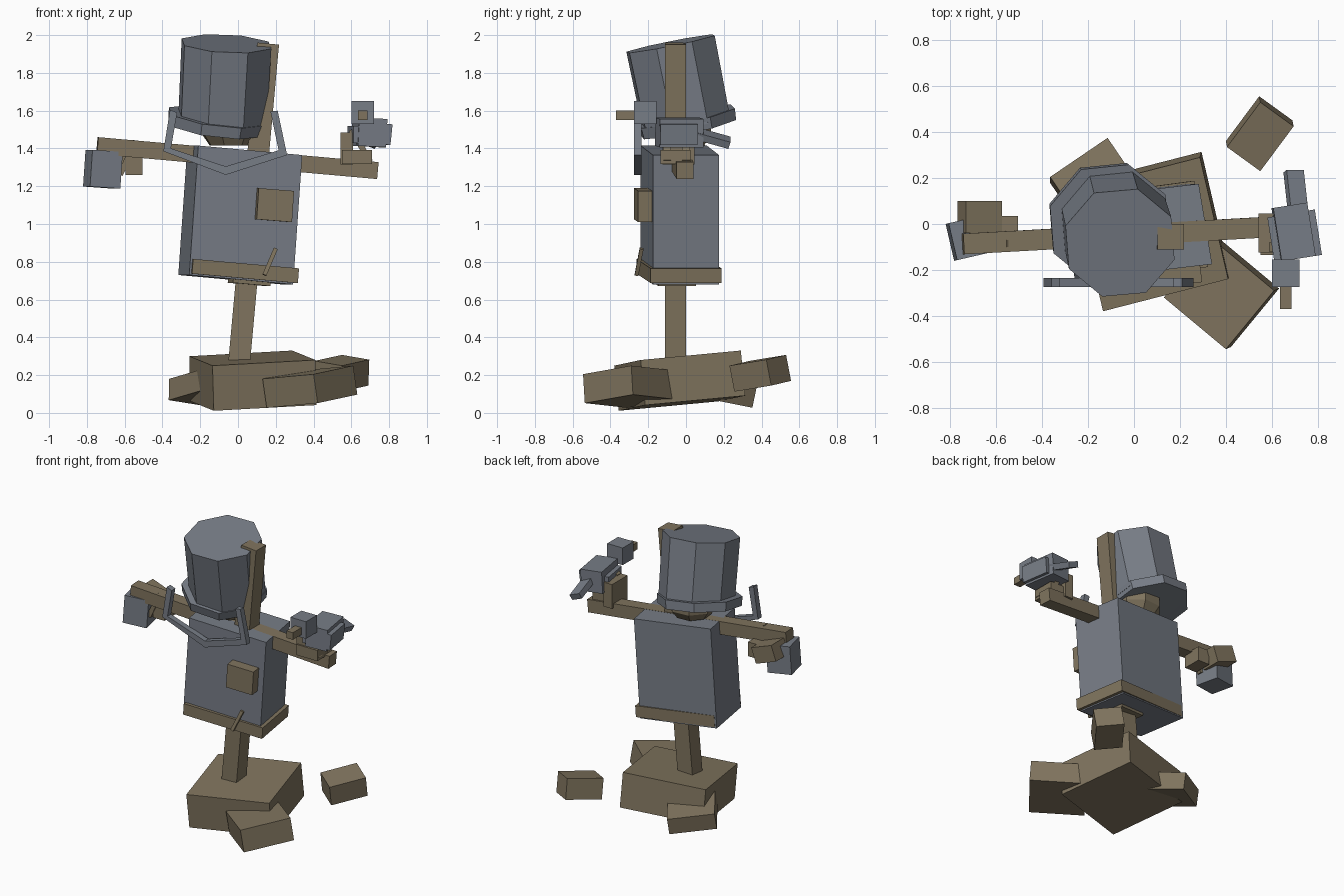
import bpy, bmesh, math
from mathutils import Vector, Matrix, Euler

if "Cube" in bpy.data.objects:
    bpy.data.objects.remove(bpy.data.objects["Cube"])


def material(name, rgb):
    m = bpy.data.materials.new(name)
    m.diffuse_color = (*rgb, 1)
    m.use_nodes = True
    m.node_tree.nodes["Principled BSDF"].inputs["Base Color"].default_value = m.diffuse_color
    return m


WOOD = material("weathered wood", (0.215, 0.175, 0.112))
IRON = material("dull iron", (0.185, 0.205, 0.240))


def finish(name, bm, mat):
    bmesh.ops.recalc_face_normals(bm, faces=bm.faces)
    me = bpy.data.meshes.new(name)
    bm.to_mesh(me)
    bm.free()
    me.materials.append(mat)
    ob = bpy.data.objects.new(name, me)
    bpy.context.collection.objects.link(ob)
    return ob


def slab(name, corner, u, v, w, mat):
    """Skewed box: a corner and two edges; w is the third edge or a depth below the top."""
    o, u, v = Vector(corner), Vector(u), Vector(v)
    w = u.cross(v).normalized() * -w if isinstance(w, float) else Vector(w)
    bm = bmesh.new()
    bmesh.ops.create_cube(bm, size=1)
    for p in bm.verts:
        a, b, c = p.co + Vector((.5, .5, .5))
        p.co = o + u * a + v * b + w * c
    return finish(name, bm, mat)


def box(name, loc, size, mat, rot=(0, 0, 0)):
    bm = bmesh.new()
    mx = (Matrix.Translation(loc) @ Euler([math.radians(r) for r in rot]).to_matrix().to_4x4()
          @ Matrix.Diagonal((*size, 1)))
    bmesh.ops.create_cube(bm, size=1, matrix=mx)
    return finish(name, bm, mat)


def beam(name, a, b, width, depth, mat):
    """Square-ended stick from a to b; depth is measured along y."""
    a, b = Vector(a), Vector(b)
    d = b - a
    y = (Vector((0, 1, 0)) - d * (d.y / d.length_squared)).normalized()
    x = y.cross(d).normalized()
    return slab(name, a - x * width / 2 - y * depth / 2, x * width, y * depth, d, mat)


def octagon(name, a, b, r1, r2, mat, turn=27, roll=0):
    """Eight-sided drum from a to b."""
    a, b = Vector(a), Vector(b)
    d = b - a
    rot = Matrix.Rotation(math.atan2(-d.y, d.z), 4, 'X') @ Matrix.Rotation(math.radians(roll), 4, 'Y')
    mx = Matrix.Translation((a + b) / 2) @ rot @ Matrix.Rotation(math.radians(turn), 4, 'Z')
    bm = bmesh.new()
    bmesh.ops.create_cone(bm, cap_ends=True, segments=8, radius1=r1, radius2=r2,
                          depth=d.length, matrix=mx)
    return finish(name, bm, mat)


# Base: one large tilted block and three smaller ones around it
slab("base_block", (-.135, -.38, .25), (.545, .14, .03), (-.123, .53, .05), .24, WOOD)
slab("base_wedge_front", (.40, -.545, .205), (.21, .255, .045), (-.27, .225, -.025), .155, WOOD)
slab("base_wedge_back", (-.365, .205, .18), (.17, -.25, .05), (.25, .17, -.04), .115, WOOD)
slab("loose_block", (.405, .335, .275), (.145, -.105, -.025), (.145, .195, .032), .14, WOOD)

# Leaning post and cross arm
beam("post", (0, -.055, .2), (.16, -.055, 1.955), .115, .11, WOOD)
beam("cross_arm", (-.745, -.087, 1.415), (.738, -.005, 1.283), .09, .09, WOOD)

# Breastplate, belt and details
slab("breastplate", (-.21, -.24, 1.415), (.55, .065, -.05), (-.058, .35, 0), (-.048, 0, -.685), IRON)
slab("belt", (-.237, -.262, .815), (.56, .075, -.05), (-.06, .375, 0), (-.006, 0, -.078), WOOD)
slab("chest_patch", (.11, -.275, 1.19), (.187, .022, -.015), (-.01, .08, 0), (-.011, 0, -.165), WOOD)
beam("belt_peg", (.20, -.235, .87), (.14, -.262, .73), .022, .02, WOOD)
box("waist_collar", (.06, -.06, .70), (.2, .2, .04), WOOD, (0, 5, 8))

# Head, helmet bucket and its rim
octagon("neck_knob", (-.035, -.02, 1.415), (-.035, -.02, 1.47), .12, .16, WOOD)
octagon("neck_head", (-.035, -.02, 1.47), (-.035, -.02, 1.60), .16, .16, WOOD)
octagon("helmet", (-.085, .005, 1.52), (-.06, -.082, 1.955), .245, .25, IRON, roll=3)
octagon("helmet_rim", (-.11, .012, 1.51), (-.11, 0, 1.57), .27, .275, IRON, roll=7)

# Hanging chin strap in front of the chest: a band profile given depth
outer = [(-.36, 1.605), (-.395, 1.385), (-.065, 1.26), (.26, 1.365), (.21, 1.60)]
inner = [(-.322, 1.59), (-.355, 1.40), (-.065, 1.305), (.215, 1.39), (.172, 1.595)]
bm = bmesh.new()
rings = [[bm.verts.new((x, y, z)) for (x, z), y in
          ((o, -.275), (i, -.275), (i, -.235), (o, -.235))] for o, i in zip(outer, inner)]
for r, s in zip(rings, rings[1:]):
    for k in range(4):
        bm.faces.new((r[k], r[k - 1], s[k - 1], s[k]))
bm.faces.new(rings[0])
bm.faces.new(rings[-1])
finish("chin_strap", bm, IRON)

# Left-hand end: iron fist with wooden fingers
box("left_fist", (-.715, -.06, 1.29), (.165, .165, .195), IRON, (0, 4, 13))
box("left_palm", (-.672, .03, 1.34), (.165, .14, .11), WOOD, (0, 20, 0))
box("left_wrist", (-.55, -.03, 1.31), (.09, .13, .10), WOOD)
beam("left_splinter", (-.54, -.085, 1.44), (-.625, -.085, 1.26), .03, .03, WOOD)

# Right-hand end: wooden cuff, iron gauntlet with a spout and handle
box("right_cuff", (.575, -.04, 1.40), (.065, .17, .17), WOOD)
box("right_palm", (.63, -.055, 1.355), (.16, .16, .075), WOOD)
for i, y in enumerate((-.10, .0)):
    beam(f"right_splinter_{i}", (.60, y, 1.50), (.70, y, 1.33), .03, .04, WOOD)
box("gauntlet", (.695, -.035, 1.485), (.15, .235, .15), IRON, (0, 3, 9))
box("gauntlet_plate", (.775, -.04, 1.475), (.045, .20, .11), IRON, (0, 6, 9))
box("gauntlet_side", (.63, -.06, 1.475), (.07, .19, .09), IRON, (0, 0, 9))
box("gauntlet_block", (.66, -.215, 1.59), (.12, .12, .12), IRON)
box("gauntlet_pin", (.66, -.315, 1.575), (.05, .11, .05), WOOD)
beam("gauntlet_lever", (.715, .05, 1.48), (.695, .23, 1.43), .08, .04, IRON)
